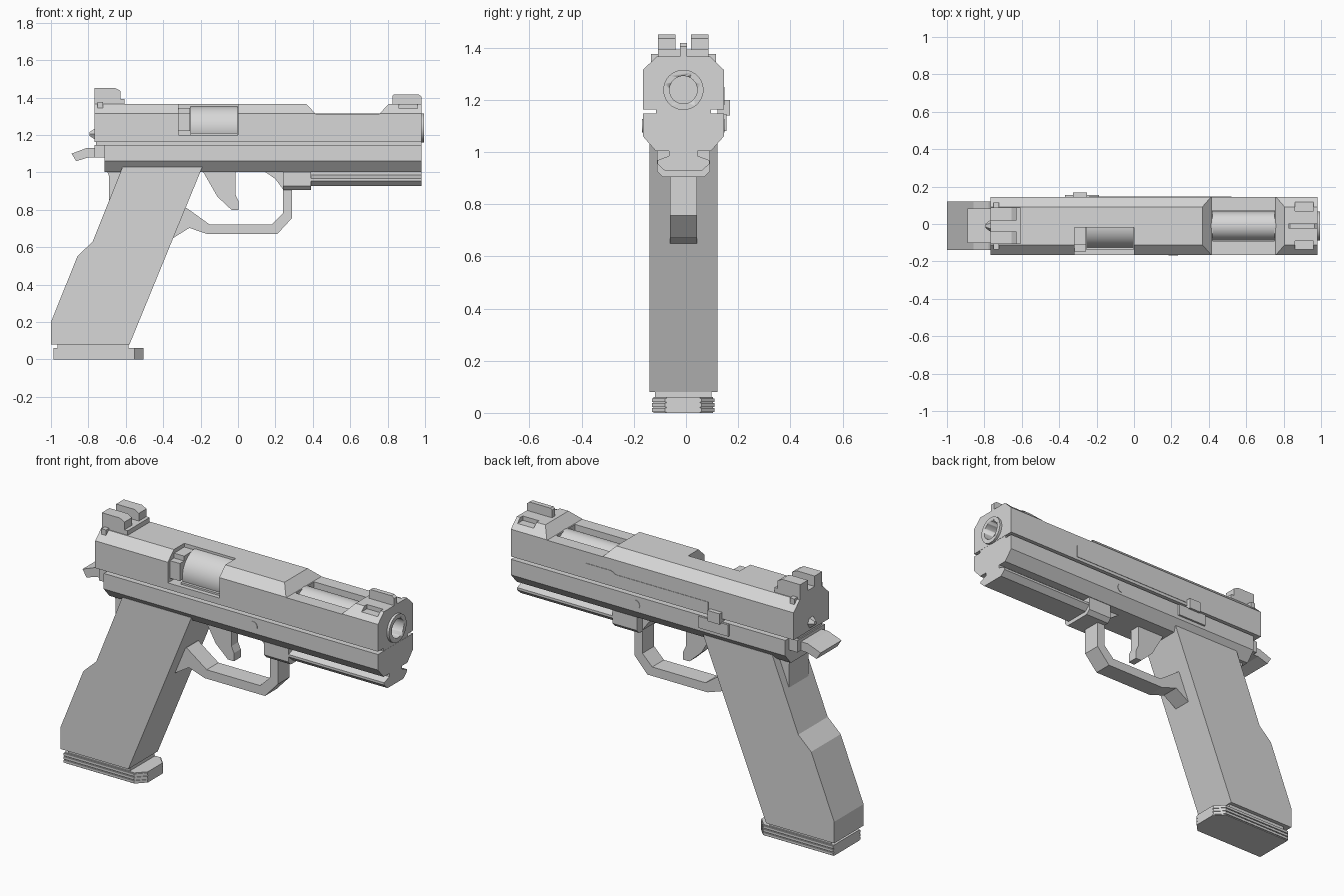
import bpy, bmesh, math

if "Cube" in bpy.data.objects:
    bpy.data.objects.remove(bpy.data.objects["Cube"], do_unlink=True)

YC = -0.01  # centre plane of the body

grey = bpy.data.materials.new("light_grey")
grey.use_nodes = True
COL = (0.68, 0.68, 0.68, 1.0)
grey.diffuse_color = COL
grey.node_tree.nodes["Principled BSDF"].inputs["Base Color"].default_value = COL


def finish(name, bm):
    bmesh.ops.recalc_face_normals(bm, faces=bm.faces)
    me = bpy.data.meshes.new(name)
    bm.to_mesh(me)
    bm.free()
    me.materials.append(grey)
    ob = bpy.data.objects.new(name, me)
    bpy.context.scene.collection.objects.link(ob)
    return ob


def prism(name, pts, axis, lo, hi):
    """Extrude a 2D outline: axis y takes (x, z), x takes (y, z), z takes (x, y)."""
    put = {"x": lambda a, b, t: (t, a, b),
           "y": lambda a, b, t: (a, t, b),
           "z": lambda a, b, t: (a, b, t)}[axis]
    bm = bmesh.new()
    rings = [[bm.verts.new(put(a, b, t)) for a, b in pts] for t in (lo, hi)]
    bm.faces.new(rings[0])
    bm.faces.new(rings[1])
    n = len(pts)
    for i in range(n):
        j = (i + 1) % n
        bm.faces.new((rings[0][i], rings[0][j], rings[1][j], rings[1][i]))
    return finish(name, bm)


def plate(name, pts, half):
    """Side outline in (x, z), centred on the body."""
    return prism(name, pts, "y", YC - half, YC + half)


def section(name, half, x0, x1):
    """Symmetric cross-section given as half outline (offset, z), swept along x."""
    pts = [(YC + a, z) for a, z in half] + [(YC - a, z) for a, z in reversed(half)]
    return prism(name, pts, "x", x0, x1)


def box(name, x, y, z):
    return prism(name, [(x[0], z[0]), (x[1], z[0]), (x[1], z[1]), (x[0], z[1])], "y", *y)


def cyl(name, axis, a, b, r, lo, hi, n=40):
    pts = [(a + r * math.cos(2 * math.pi * i / n), b + r * math.sin(2 * math.pi * i / n))
           for i in range(n)]
    ob = prism(name, pts, axis, lo, hi)
    for p in ob.data.polygons:
        p.use_smooth = len(p.vertices) == 4
    ob.data.set_sharp_from_angle(angle=math.radians(35))
    return ob


def carve(ob, cutters):
    for c in cutters:
        c.hide_render = True
        m = ob.modifiers.new("cut", "BOOLEAN")
        m.operation, m.solver, m.object = "DIFFERENCE", "EXACT", c
    bpy.context.view_layer.update()
    dg = bpy.context.evaluated_depsgraph_get()
    me = bpy.data.meshes.new_from_object(ob.evaluated_get(dg))
    ob.modifiers.clear()
    ob.data = me
    for c in cutters:
        bpy.data.objects.remove(c, do_unlink=True)


# Slide with front top cut, barrel slot, side port, front ports and bore
slide = section("slide", [(0.155, 1.163), (0.155, 1.315), (0.102, 1.366)], -0.767, 0.981)
cuts = [
    plate("cut_top", [(0.317, 1.42), (0.414, 1.313), (0.757, 1.313), (0.854, 1.42)], 0.3),
    box("cut_slot", (0.42, 0.75), (YC - 0.082, YC + 0.082), (1.2, 1.5)),
    box("cut_port", (-0.318, 0.0), (-0.3, -0.02), (1.2, 1.5)),
    cyl("cut_bore", "x", YC, 1.238, 0.074, 0.9, 1.1),
]
for s in (-1, 1):
    ys = sorted((YC + s * 0.08, YC + s * 0.128))
    cuts.append(box("cut_front_port", (0.86, 0.96), ys, (1.342, 1.5)))
carve(slide, cuts)

# Barrel, hood and extractor
barrel = cyl("barrel", "x", YC, 1.238, 0.077, 0.1, 0.995)
carve(barrel, [cyl("cut_barrel", "x", YC, 1.238, 0.053, 0.65, 1.1)])
cyl("guide_rod_tip", "x", YC, 1.27, 0.023, 0.6, 0.7, 20)
cyl("barrel_hood", "x", YC, 1.236, 0.118, -0.254, -0.002)
box("hood_lower_edge", (-0.254, -0.002), (-0.14, -0.03), (1.19, 1.21))
box("extractor", (-0.318, -0.256), (-0.148, -0.02), (1.22, 1.318))
box("extractor_top", (-0.318, -0.256), (-0.11, -0.02), (1.3, 1.345))

# Core that leaves a narrow groove between slide and frame
section("groove_core", [(0.105, 1.13), (0.105, 1.18)], -0.76, 0.98)

# Frame, rear block and accessory rail
section("frame", [(0.105, 1.003), (0.155, 1.06), (0.155, 1.147)], -0.715, 0.981)
box("frame_rear_block", (-0.767, -0.71), (YC - 0.12, YC + 0.12), (1.08, 1.147))
section("rail", [(0.07, 0.927), (0.1, 0.955), (0.1, 0.968), (0.055, 0.985), (0.055, 1.01)],
        0.385, 0.981)
section("rail_block", [(0.08, 0.905), (0.102, 0.927), (0.102, 1.006)], 0.24, 0.39)
plate("beavertail", [(-0.89, 1.10), (-0.81, 1.13), (-0.72, 1.13), (-0.70, 1.08),
                     (-0.80, 1.08), (-0.865, 1.06)], 0.092)
plate("beavertail_web", [(-0.715, 1.05), (-0.69, 0.98), (-0.69, 0.85), (-0.58, 0.85),
                         (-0.56, 1.05)], 0.085)

# Trigger guard and trigger
plate("trigger_guard", [
    (0.25, 1.006), (0.25, 0.95), (0.29, 0.905), (0.29, 0.757), (0.21, 0.67), (-0.163, 0.67),
    (-0.26, 0.703), (-0.345, 0.65), (-0.33, 0.78), (-0.275, 0.81), (-0.15, 0.72),
    (0.18, 0.72), (0.24, 0.78), (0.24, 0.91), (0.20, 0.965), (0.14, 1.006)], 0.052)
plate("trigger", [(-0.19, 1.01), (-0.11, 0.87), (-0.035, 0.80), (0.003, 0.80), (0.003, 0.845),
                  (-0.013, 0.88), (-0.013, 1.01)], 0.03)

# Grip and magazine base with side ridges
plate("grip", [(-0.617, 1.03), (-0.19, 1.03), (-0.58, 0.08), (-1.0, 0.08), (-1.0, 0.2),
               (-0.858, 0.553), (-0.778, 0.628)], 0.13)
box("magazine_neck", (-0.965, -0.585), (YC - 0.108, YC + 0.108), (0.05, 0.09))


def base_outline(h):
    return [(-0.987, YC - h), (-0.553, YC - h), (-0.505, YC - h + 0.05),
            (-0.505, YC + h - 0.05), (-0.553, YC + h), (-0.987, YC + h)]


prism("magazine_base", base_outline(0.114), "z", 0.0, 0.06)
for i in range(3):
    z = 0.004 + i * 0.019
    prism("magazine_base_ridge", base_outline(0.12), "z", z, z + 0.014)

# Rear sight: base and two ears with a notch between them
box("rear_sight_base", (-0.767, -0.607), (YC - 0.097, YC + 0.097), (1.36, 1.392))
for s, side in ((-1, "right"), (1, "left")):
    ys = sorted((YC + s * 0.03, YC + s * 0.097))
    prism("rear_sight_ear_" + side,
          [(-0.767, 1.38), (-0.767, 1.45), (-0.655, 1.45), (-0.627, 1.435), (-0.627, 1.38)],
          "y", *ys)
box("rear_sight_pin", (-0.75, -0.722), (YC - 0.125, YC + 0.125), (1.345, 1.376))

# Front sight
plate("front_sight", [(0.826, 1.36), (0.826, 1.41), (0.835, 1.417), (0.965, 1.417),
                      (0.981, 1.405), (0.981, 1.36)], 0.013)

# Rear plate knob
bm = bmesh.new()
bmesh.ops.create_cone(bm, segments=6, radius1=0.035, radius2=0.012, depth=0.03, cap_ends=True)
knob = finish("rear_plate_knob", bm)
knob.rotation_euler = (0, -math.pi / 2, 0)
knob.location = (-0.778, YC, 1.205)

# Cross pin, slide stop and left side panel
cyl("cross_pin", "y", 0.21, 1.1, 0.026, -0.168, 0.148, 24)
box("slide_stop_strip", (-0.37, -0.187), (0.12, 0.156), (1.08, 1.145))
box("slide_stop_tab", (-0.325, -0.25), (0.12, 0.169), (1.14, 1.2))
prism("left_panel", [(-0.24, 1.18), (0.52, 1.18), (0.52, 1.25), (0.36, 1.25), (0.33, 1.235),
                     (-0.24, 1.235)], "y", 0.14, 0.1475)
